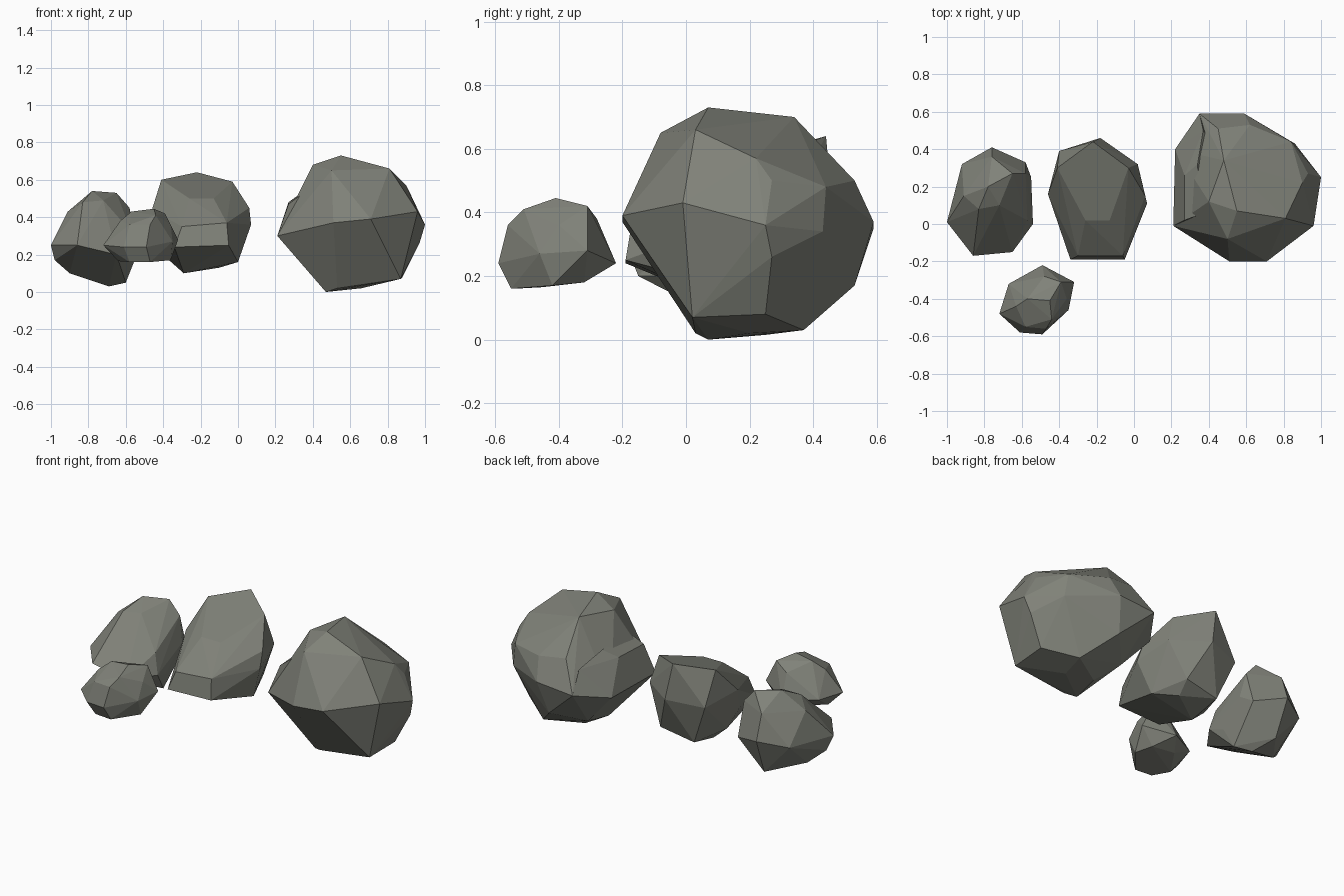
import bpy, bmesh, math

# One flat stone colour
stone = bpy.data.materials.new("grey_stone")
stone.diffuse_color = (0.215, 0.222, 0.19, 1)


def add_hull(bm, points):
    """Wrap a faceted convex stone around a few corner points."""
    part = bmesh.new()
    for p in points:
        part.verts.new(p)
    bmesh.ops.convex_hull(part, input=part.verts[:])
    loose = [v for v in part.verts if not v.link_faces]
    bmesh.ops.delete(part, geom=loose, context='VERTS')
    # merge almost coplanar triangles into larger facets
    bmesh.ops.dissolve_limit(part, angle_limit=math.radians(4),
                             verts=part.verts[:], edges=part.edges[:])
    bmesh.ops.recalc_face_normals(part, faces=part.faces[:])
    tmp = bpy.data.meshes.new("tmp")
    part.to_mesh(tmp)
    part.free()
    bm.from_mesh(tmp)
    bpy.data.meshes.remove(tmp)


def rock(name, *hulls):
    bm = bmesh.new()
    for points in hulls:
        add_hull(bm, points)
    mesh = bpy.data.meshes.new(name)
    bm.to_mesh(mesh)
    bm.free()
    mesh.materials.append(stone)
    obj = bpy.data.objects.new(name, mesh)
    bpy.context.collection.objects.link(obj)


# Large boulder: body with rim, crown and base, plus a shelf on its left side
rim = [(.21, -.01, .30), (.51, -.20, .37), (.71, -.20, .39), (.96, -.01, .43),
       (1.0, .25, .36), (.86, .43, .34), (.59, .59, .37), (.35, .59, .35),
       (.22, .40, .30)]
crown = [(.55, .07, .73), (.81, .03, .66), (.50, -.08, .65), (.40, .12, .68),
         (.90, .22, .57), (.93, .27, .50), (.84, .44, .48), (.48, .34, .70),
         (.62, .53, .50), (.45, .51, .52)]
base = [(.47, .07, 0), (.53, .03, .02), (.66, .20, .02), (.87, .02, .07),
        (.88, .25, .08), (.70, .37, .03), (.50, .25, .015), (.97, .27, .26),
        (.55, .53, .17), (.40, .37, .10)]
shelf = [(.21, -.01, .30), (.22, .40, .30), (.35, .59, .35), (.27, .02, .47),
         (.27, .26, .48), (.35, .05, .53), (.34, .32, .53), (.37, .50, .47),
         (.45, .10, .40), (.45, .40, .40)]
rock("large_boulder", rim + crown + base, shelf)

# Middle rock: long slope rising to the back
rock("middle_rock", [
    (-.34, -.19, .24), (-.05, -.19, .25), (-.30, -.17, .35), (-.06, -.17, .37),
    (-.26, .02, .50), (-.13, .02, .50), (-.46, .16, .44), (-.41, .30, .60),
    (-.22, .44, .64), (-.03, .30, .59), (.06, .15, .45), (.07, .11, .36),
    (.02, .32, .42), (-.18, .46, .42), (-.40, .39, .40), (0, .15, .16),
    (-.29, .15, .10), (-.10, .27, .13), (-.38, .15, .18), (-.30, .35, .15),
    (-.08, .36, .19), (-.43, .10, .30)])

# Left rock: undercut at the front
rock("left_rock", [
    (-1.0, .01, .25), (-.86, -.17, .25), (-.65, -.15, .20), (-.54, 0, .20),
    (-.91, .15, .43), (-.78, .20, .54), (-.65, .27, .53), (-.58, .27, .45),
    (-.55, .25, .30), (-.76, .41, .30), (-.92, .32, .27), (-.72, .10, .49),
    (-.83, .08, .48), (-.69, .19, .03), (-.60, .14, .05), (-.90, .12, .10),
    (-.98, .05, .17), (-.75, .32, .08), (-.58, .33, .25), (-.56, .10, .16),
    (-.57, .02, .32), (-.76, .36, .45)])

# Small rock in front
rock("small_rock", [
    (-.49, -.22, .24), (-.67, -.32, .25), (-.72, -.48, .25), (-.61, -.58, .24),
    (-.49, -.59, .24), (-.35, -.46, .27), (-.32, -.31, .28), (-.63, -.44, .38),
    (-.57, -.40, .43), (-.45, -.41, .445), (-.39, -.31, .42), (-.48, -.28, .38),
    (-.58, -.55, .36), (-.47, -.56, .36), (-.44, -.51, .41), (-.36, -.40, .36),
    (-.64, -.45, .165), (-.58, -.54, .16), (-.47, -.55, .16), (-.36, -.42, .17),
    (-.40, -.32, .18), (-.55, -.31, .19)])
